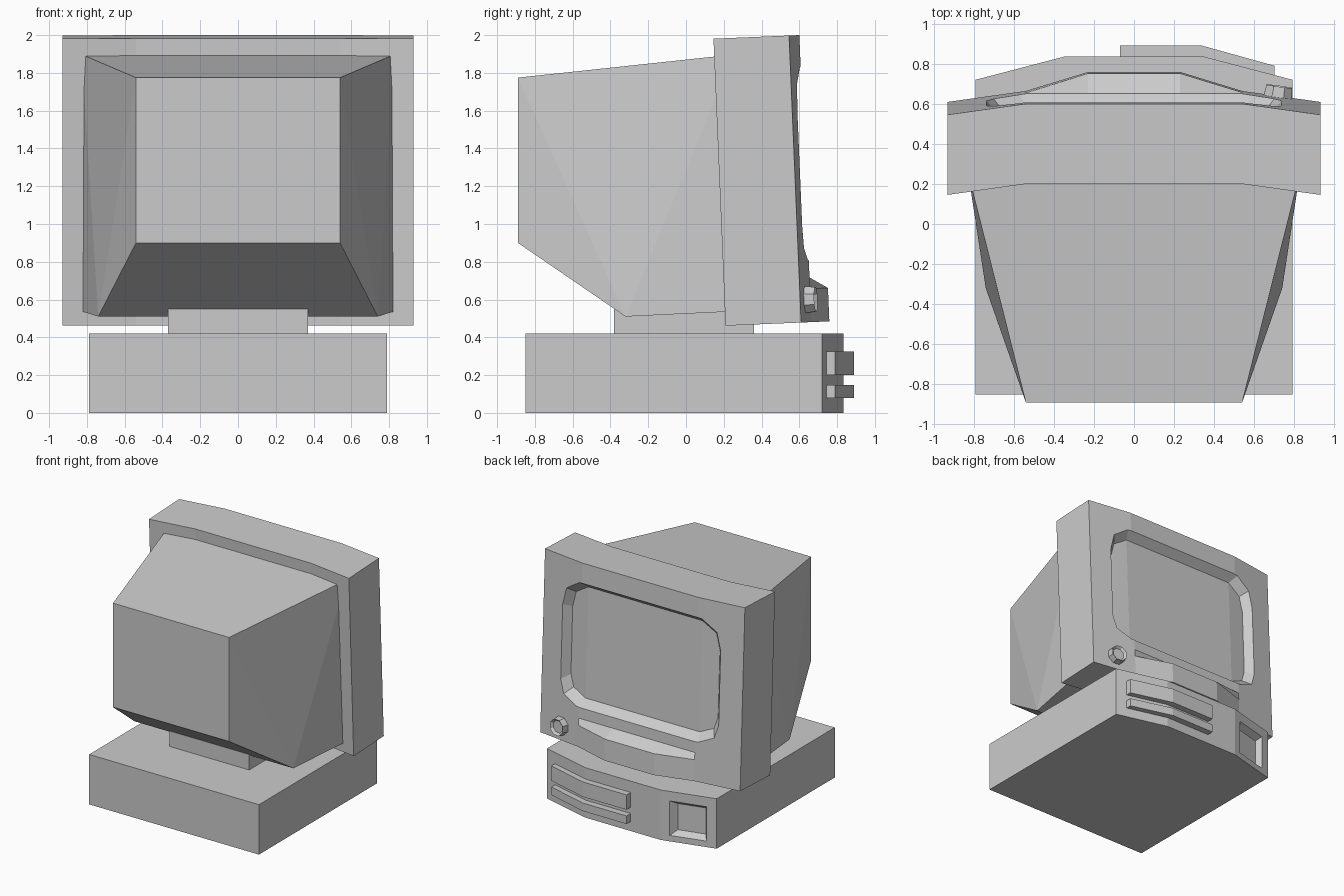
import bpy, bmesh, math
from mathutils import Vector, Matrix

if "Cube" in bpy.data.objects:
    bpy.data.objects.remove(bpy.data.objects["Cube"])


def make(name, verts, faces=None):
    """Mesh object from points; without faces it becomes a convex hull."""
    bm = bmesh.new()
    vs = [bm.verts.new(v) for v in verts]
    if faces is None:
        bmesh.ops.convex_hull(bm, input=vs)
    else:
        for f in faces:
            bm.faces.new([vs[i] for i in f])
    bmesh.ops.recalc_face_normals(bm, faces=bm.faces)
    me = bpy.data.meshes.new(name)
    bm.to_mesh(me)
    bm.free()
    ob = bpy.data.objects.new(name, me)
    bpy.context.collection.objects.link(ob)
    return ob


def prism(name, plan, z0, z1):
    n = len(plan)
    verts = [(x, y, z) for z in (z0, z1) for x, y in plan]
    faces = [range(n), range(n, 2 * n)]
    faces += [(i, (i + 1) % n, n + (i + 1) % n, n + i) for i in range(n)]
    return make(name, verts, faces)


def recess(target, cols, face_y, depth, inset):
    """Cut a tapered recess; cols are (x, low z, high z) across the opening."""
    n = len(cols)
    cx = (cols[0][0] + cols[-1][0]) / 2
    cz = (min(c[1] for c in cols) + max(c[2] for c in cols)) / 2
    hx = (cols[-1][0] - cols[0][0]) / 2
    hz = max(c[2] for c in cols) - cz
    verts = []
    for d in (-0.05, depth):                       # outer ring, then floor ring
        i = inset * d / depth
        sx, sz = 1 - i / hx, 1 - i / hz
        for k in (1, 2):                           # lower row, then upper row
            for c in cols:
                x, z = cx + (c[0] - cx) * sx, cz + (c[k] - cz) * sz
                verts.append((x, face_y(x, z) - d, z))
    faces = []
    for i in range(n - 1):
        for a, b in ((0, n), (2 * n, 3 * n), (0, 2 * n), (n, 3 * n)):
            faces.append((a + i, a + i + 1, b + i + 1, b + i))
    for i in (0, n - 1):
        faces.append((i, n + i, 3 * n + i, 2 * n + i))
    cutter = make("recess_cutter", verts, faces)
    cutter.hide_render = True
    mod = target.modifiers.new("recess", 'BOOLEAN')
    mod.operation, mod.solver, mod.object = 'DIFFERENCE', 'EXACT', cutter
    bpy.context.view_layer.objects.active = target
    bpy.ops.object.modifier_apply(modifier=mod.name)
    bpy.data.objects.remove(cutter)


def mirror(points):
    return list(points) + [(-p[0], *p[1:]) for p in points]


# Computer case with a bowed front
case = prism("computer_case", [(-.79, -.85), (.79, -.85), (.79, .72),
                               (.35, .835), (-.35, .835), (-.79, .72)], 0, .42)


def case_y(x, z):
    return .835 - max(0, abs(x) - .35) * .26


recess(case, [(-.71, .05, .34), (-.42, .05, .34)], case_y, .05, .035)

# Drive bars on the case front
bar = [(-.07, .81), (-.07, .89), (.34, .89), (.70, .79), (.70, .72), (.35, .81)]
prism("upper_drive_bar", bar, .20, .325)
prism("lower_drive_bar", bar, .08, .148)

# Stand
prism("monitor_stand", [(-.37, -.38), (.37, -.38), (.37, .36), (-.37, .36)], .41, .55)

# Tapered rear housing
make("monitor_housing", mirror([(.54, -.89, .90), (.54, -.89, 1.775), (.74, -.32, .51),
                                (.825, .25, .537), (.827, .25, 1.897)]))


# Leaning bezel with a protruding lower lip
def bezel_y(x, z):
    return .6 + .042 * (2 - z) - max(0, abs(x) - .54) * .14


xs = (-.93, -.54, -.23, .23, .54, .93)
rows = (2.0, .715, .655, .478)
n = len(xs)
verts = []
for r, z in enumerate(rows):
    for x in xs:
        lip = .095 if r > 1 and abs(x) < .3 else 0
        verts.append((x, bezel_y(x, z) + lip, z))
for z in (rows[-1], rows[0]):                      # back edge, bottom then top
    verts += [(x, bezel_y(x, z) - .4, z) for x in xs]
verts = [(x, y, z + .042 * (y - .6)) for x, y, z in verts]
faces = []
for r in range(6):
    s = (r + 1) % 6
    faces += [(r * n + i, r * n + i + 1, s * n + i + 1, s * n + i) for i in range(n - 1)]
faces += [[r * n + i for r in range(6)] for i in (0, n - 1)]
bezel = make("monitor_bezel", verts, faces)

# Sunken screen
half = [(.57, .81, 1.83), (.70, .87, 1.745), (.735, .98, 1.60)]
recess(bezel, sorted(mirror(half)), bezel_y, .07, .05)

# Eight-sided knob with a dished face
bm = bmesh.new()
bmesh.ops.create_cone(bm, cap_ends=True, segments=8, radius1=.08, radius2=.07, depth=.08)
top = max(bm.faces, key=lambda f: f.calc_center_median().z)
bmesh.ops.inset_individual(bm, faces=[top], thickness=.018)
bmesh.ops.translate(bm, verts=top.verts, vec=(0, 0, -.02))
me = bpy.data.meshes.new("knob")
bm.to_mesh(me)
bm.free()
knob = bpy.data.objects.new("knob", me)
bpy.context.collection.objects.link(knob)
knob.matrix_world = (Matrix.Translation((.72, .648, .60))
                     @ Vector((.14, 1, .042)).to_track_quat('Z', 'Y').to_matrix().to_4x4()
                     @ Matrix.Rotation(math.pi / 8, 4, 'Z'))
